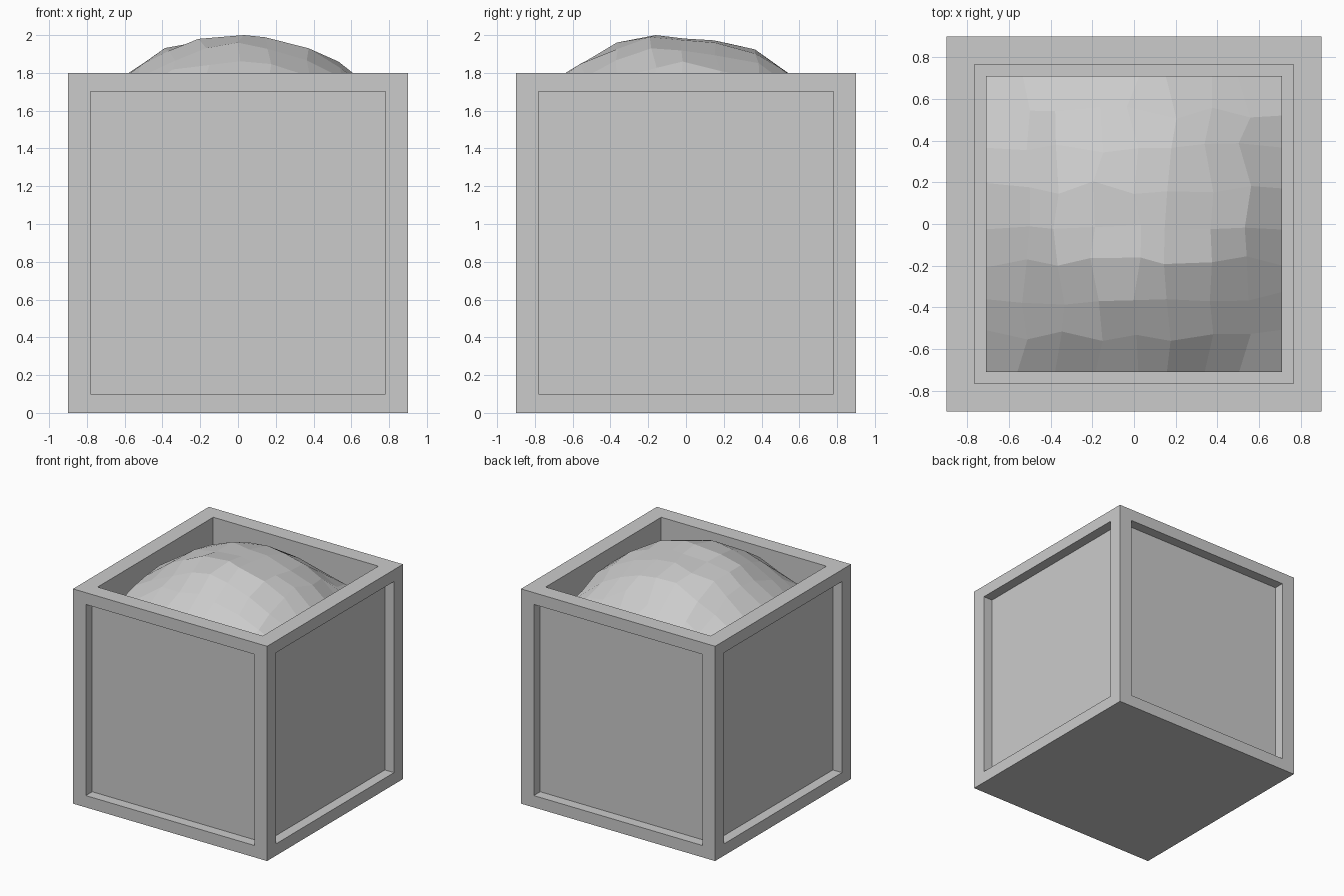
import bpy, bmesh, math, random
from mathutils import Vector

if "Cube" in bpy.data.objects:
    bpy.data.objects.remove(bpy.data.objects["Cube"])

random.seed(4)


def add_object(name, bm):
    bmesh.ops.recalc_face_normals(bm, faces=bm.faces)
    mesh = bpy.data.meshes.new(name)
    bm.to_mesh(mesh)
    bm.free()
    obj = bpy.data.objects.new(name, mesh)
    bpy.context.collection.objects.link(obj)
    return obj


def push_in(bm, face, depth):
    """Extrude one face backwards along its own normal."""
    n = face.normal.copy()
    new = bmesh.ops.extrude_discrete_faces(bm, faces=[face])["faces"][0]
    bmesh.ops.translate(bm, verts=new.verts, vec=-n * depth)


# Planter box: cube with four recessed side panels and an open top
bm = bmesh.new()
bmesh.ops.create_cube(bm, size=1.8)
bmesh.ops.translate(bm, verts=bm.verts, vec=(0, 0, 0.9))
bm.normal_update()
sides = [f for f in bm.faces if abs(f.normal.z) < 0.1]
top = next(f for f in bm.faces if f.normal.z > 0.9)

bmesh.ops.inset_individual(bm, faces=sides, thickness=0.14)
for f in sides:
    along = Vector((abs(f.normal.y), abs(f.normal.x), 0))
    for v in f.verts:  # side stiles are slightly wider than the rails
        v.co -= along * math.copysign(0.02, v.co.dot(along))
    push_in(bm, f, 0.085)

bmesh.ops.inset_individual(bm, faces=[top], thickness=0.19)
push_in(bm, top, 0.6)
add_object("planter_box", bm)

# Soil mound: jittered 8 x 8 grid, domed and sunk towards the walls
HALF = 0.71
bm = bmesh.new()
bmesh.ops.create_grid(bm, x_segments=8, y_segments=8, size=HALF)
for v in bm.verts:
    x, y = v.co.x, v.co.y
    if abs(x) < HALF - 0.01:
        x += random.uniform(-0.035, 0.035)
    if abs(y) < HALF - 0.01:
        y += random.uniform(-0.035, 0.035)
    r = math.hypot(x, y + 0.04)
    drop = 0.2 * (r / 0.6) ** 2.5
    z = 1.99 - 0.5 * math.tanh(drop / 0.5) + random.uniform(-0.014, 0.014)
    v.co = (x, y, z)
peak = max(bm.verts, key=lambda v: v.co.z)
peak.co.z = 2.0
add_object("soil_mound", bm)
